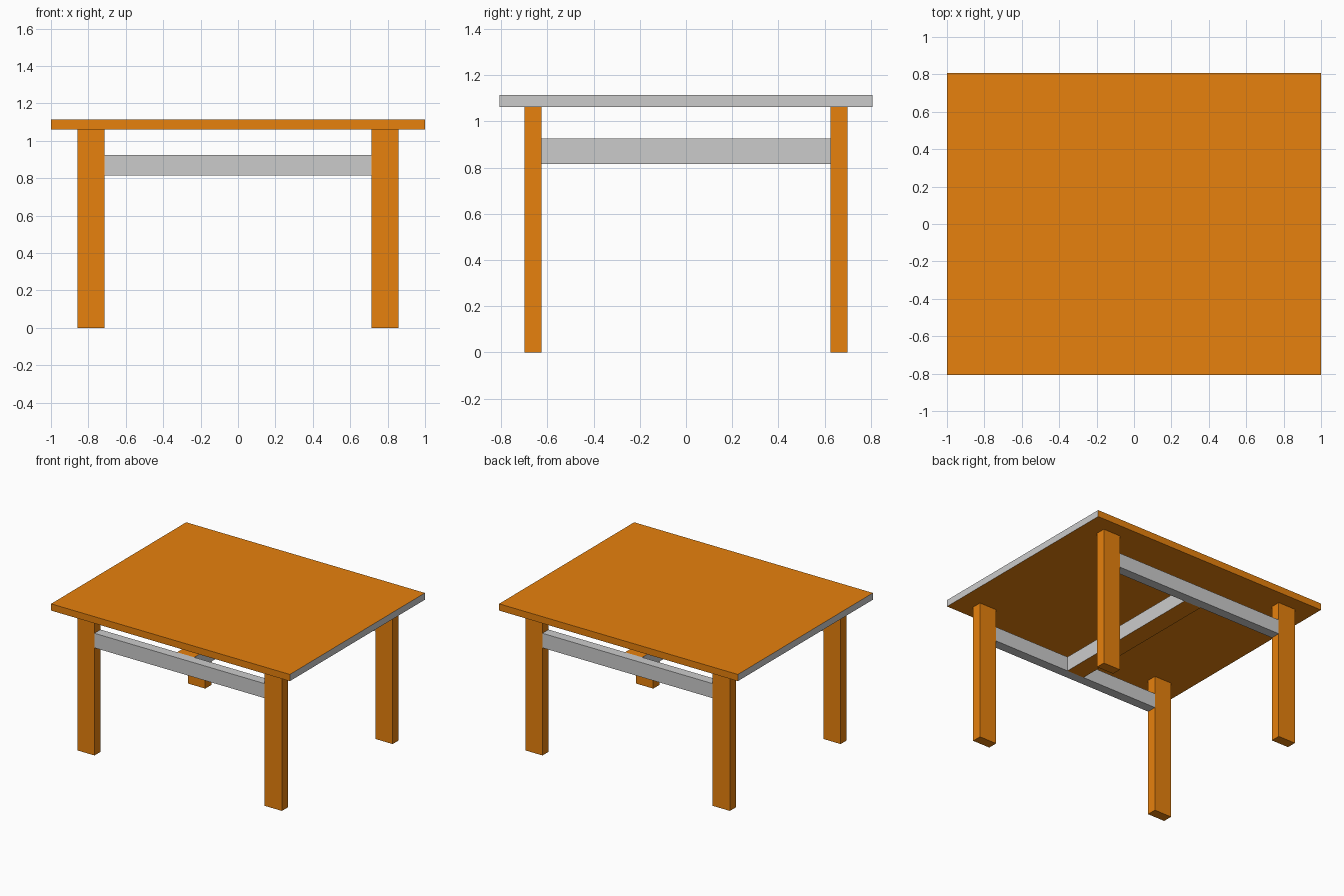
import bpy
import bmesh
from mathutils import Matrix, Vector

if "Cube" in bpy.data.objects:
    bpy.data.objects.remove(bpy.data.objects["Cube"])

orange = bpy.data.materials.new("orange_wood")
orange.diffuse_color = (0.8, 0.22, 0.004, 1.0)
orange.use_nodes = True
orange.node_tree.nodes["Principled BSDF"].inputs["Base Color"].default_value = orange.diffuse_color


def box(name, low, high, mat=None, grey_ends=False):
    """Axis-aligned box; grey_ends leaves its two x-facing sides unpainted."""
    low, high = Vector(low), Vector(high)
    bm = bmesh.new()
    bmesh.ops.create_cube(bm, size=1.0, matrix=Matrix.Diagonal((high - low).to_4d()))
    bm.normal_update()
    for face in bm.faces:
        face.material_index = int(grey_ends and abs(face.normal.x) > 0.5)
    mesh = bpy.data.meshes.new(name)
    bm.to_mesh(mesh)
    bm.free()
    if mat:
        mesh.materials.append(mat)
    if grey_ends:
        mesh.materials.append(None)
    obj = bpy.data.objects.new(name, mesh)
    obj.location = (low + high) / 2
    bpy.context.collection.objects.link(obj)
    return obj


TOP_UNDER, TOP_UPPER = 1.062, 1.113
LEG_X = (0.713, 0.857)
LEG_Y = (0.626, 0.699)
RAIL_Z = (0.815, 0.925)

# Tabletop with grey left and right edges
box("tabletop", (-1, -0.808, TOP_UNDER), (1, 0.808, TOP_UPPER), orange, True)

for sy, depth in ((-1, "front"), (1, "back")):
    y0, y1 = sorted(sy * v for v in LEG_Y)
    # Legs
    for sx, side in ((-1, "left"), (1, "right")):
        x0, x1 = sorted(sx * v for v in LEG_X)
        box(f"{depth}_{side}_leg", (x0, y0, 0), (x1, y1, TOP_UNDER), orange)
    # Long rail between the legs
    box(f"{depth}_rail", (-LEG_X[0], y0, RAIL_Z[0]), (LEG_X[0], y1, RAIL_Z[1]))

# Centre stretcher joining the two rails
box("cross_stretcher", (-0.072, -LEG_Y[0], RAIL_Z[0]),
    (0.072, LEG_Y[0], RAIL_Z[1]), orange, True)
